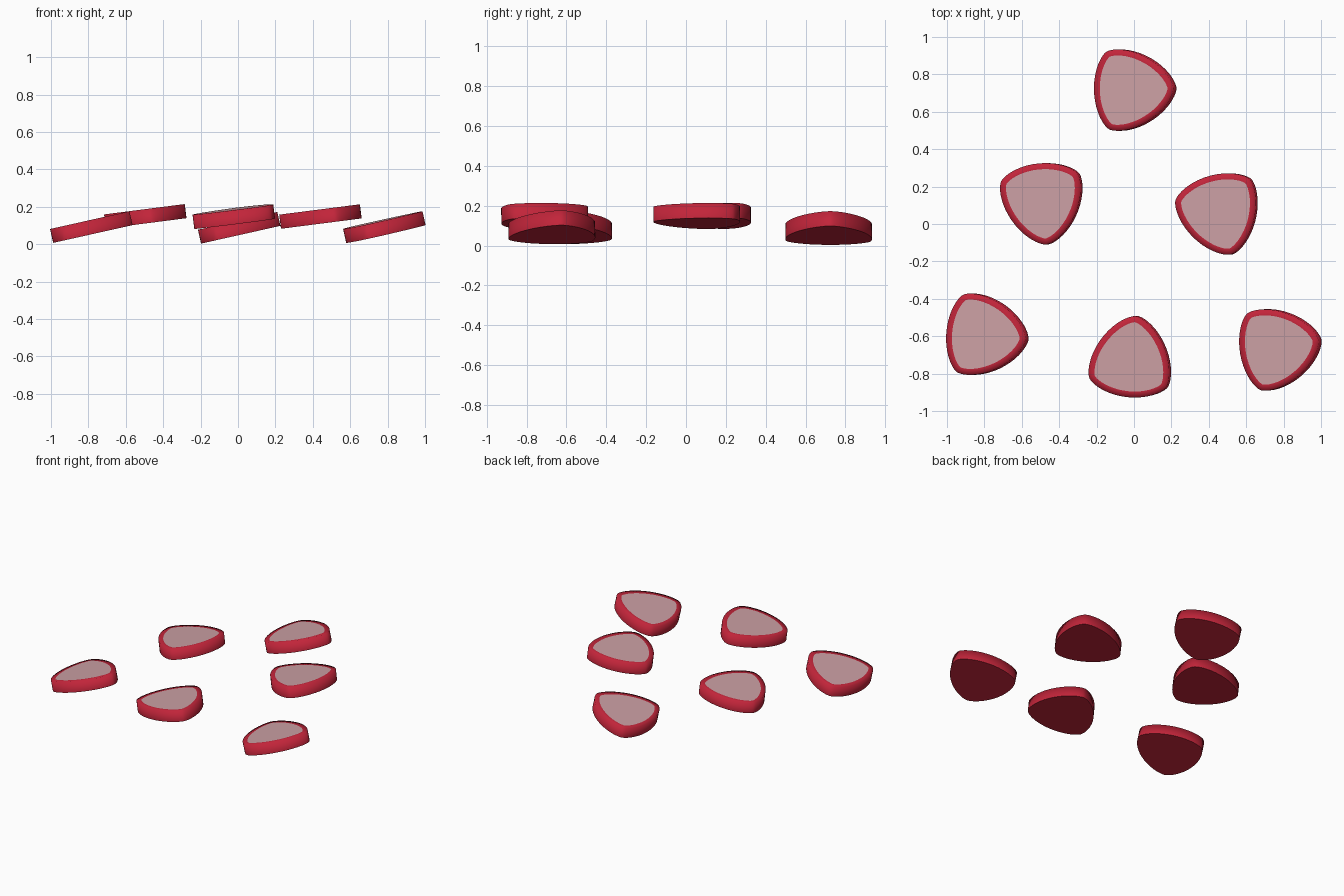
import bpy, bmesh, math

if "Cube" in bpy.data.objects:
    bpy.data.objects.remove(bpy.data.objects["Cube"])

def material(name, rgb):
    m = bpy.data.materials.new(name)
    m.diffuse_color = (*rgb, 1)
    m.use_nodes = True
    m.node_tree.nodes["Principled BSDF"].inputs["Base Color"].default_value = m.diffuse_color
    return m

RED = material("crimson", (0.54, 0.018, 0.042))
PINK = material("pale pink", (0.60, 0.35, 0.37))

RADIUS, BULGE, THICK, RIM, SIDES = 0.2175, 0.022, 0.076, 0.032, 72

def outline(point_angle, inset=0.0):
    """Rounded constant-width triangle with one corner at point_angle."""
    pts = []
    for i in range(SIDES):
        t = 2 * math.pi * i / SIDES
        k = 3 * (t - point_angle)
        h = RADIUS - inset + BULGE * math.cos(k)
        d = -3 * BULGE * math.sin(k)
        pts.append((h * math.cos(t) - d * math.sin(t),
                    h * math.sin(t) + d * math.cos(t)))
    return pts

def pebble(name, loc, point_deg, tilt_deg, lean_deg=0):
    bm = bmesh.new()
    a = math.radians(point_deg)
    ring = lambda pts, z: [bm.verts.new((x, y, z)) for x, y in pts]
    low = ring(outline(a), -THICK / 2)
    high = ring(outline(a), THICK / 2)
    inner = ring(outline(a, RIM), THICK / 2)
    # side wall and top rim
    for r0, r1 in ((low, high), (high, inner)):
        for i in range(SIDES):
            j = (i + 1) % SIDES
            bm.faces.new((r0[i], r0[j], r1[j], r1[i])).smooth = True
    # flat base and pale top panel
    bm.faces.new(low[::-1])
    bm.faces.new(inner).material_index = 1
    for i in range(SIDES):
        bm.edges.get((low[i], low[(i + 1) % SIDES])).smooth = False
    me = bpy.data.meshes.new(name)
    bm.to_mesh(me)
    bm.free()
    me.materials.append(RED)
    me.materials.append(PINK)
    ob = bpy.data.objects.new(name, me)
    ob.location = loc
    ob.rotation_euler = (math.radians(lean_deg), -math.radians(tilt_deg), 0)
    bpy.context.collection.objects.link(ob)

# low, steeper pieces
pebble("back_pebble", (-0.015, 0.718, 0.083), 2, 12.6)
pebble("front_left_pebble", (-0.805, -0.595, 0.087), -5, 12.6)
pebble("front_right_pebble", (0.764, -0.662, 0.087), 10, 12.6, 1)
# raised, flatter pieces
pebble("middle_left_pebble", (-0.489, 0.129, 0.15), -84, 7.3)
pebble("middle_right_pebble", (0.457, 0.068, 0.15), 46, 7.3)
pebble("front_middle_pebble", (-0.015, -0.73, 0.15), 83, 7.3, 1.5)
